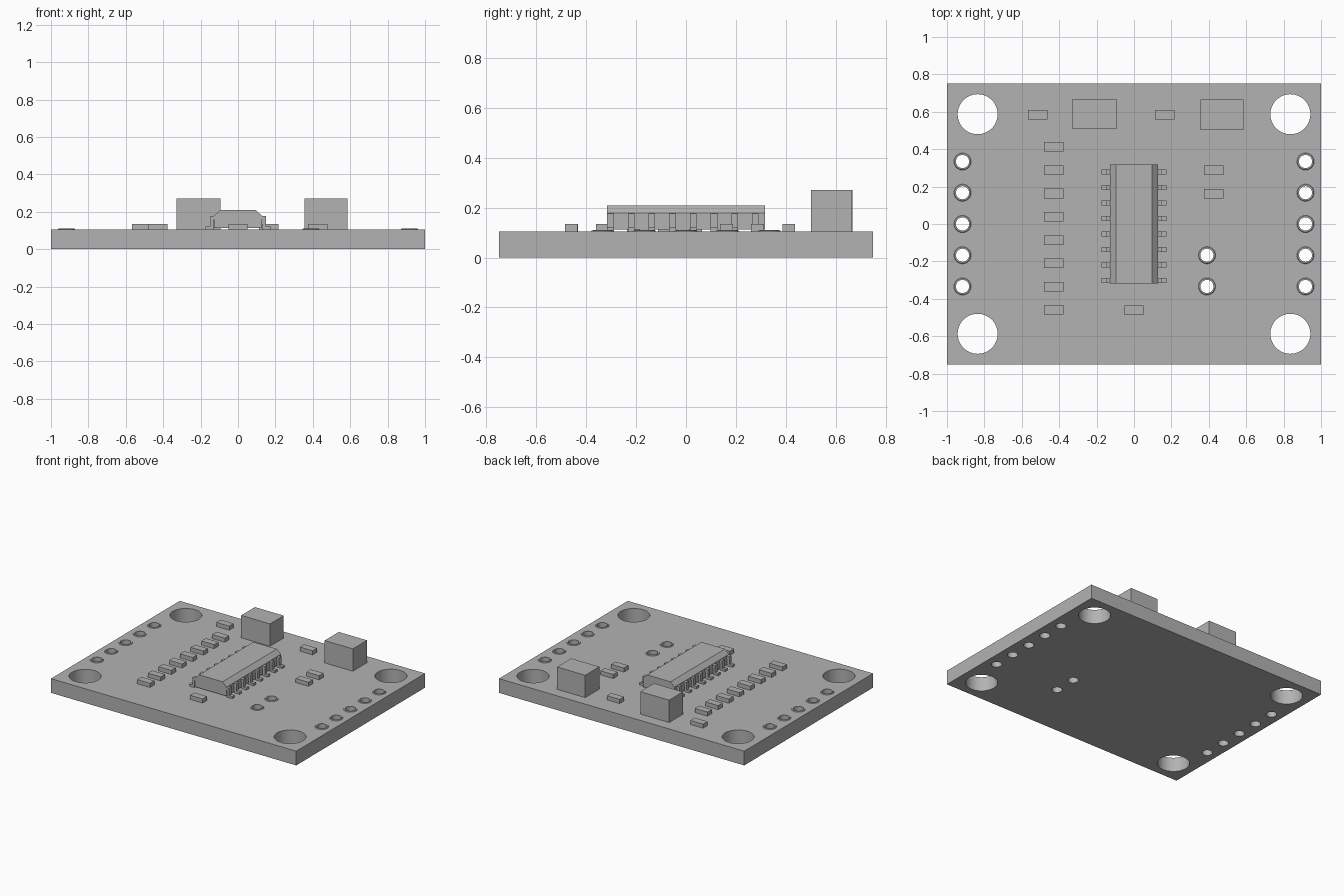
import bpy
import bmesh
from math import cos, sin, pi, radians
from mathutils import Matrix

if "Cube" in bpy.data.objects:
    bpy.data.objects.remove(bpy.data.objects["Cube"])

TOP = 0.105  # upper face of the board

grey = bpy.data.materials.new("plain_grey")
grey.use_nodes = True
colour = (0.45, 0.45, 0.45, 1)
grey.diffuse_color = colour
grey.node_tree.nodes["Principled BSDF"].inputs["Base Color"].default_value = colour


def make_object(name, bm):
    bmesh.ops.recalc_face_normals(bm, faces=bm.faces)
    mesh = bpy.data.meshes.new(name)
    bm.to_mesh(mesh)
    bm.free()
    mesh.materials.append(grey)
    obj = bpy.data.objects.new(name, mesh)
    bpy.context.collection.objects.link(obj)
    return obj


def box(name, x, y, width, depth, z0, z1):
    bm = bmesh.new()
    place = Matrix.Translation((x, y, (z0 + z1) / 2)) @ Matrix.Diagonal((width, depth, z1 - z0, 1))
    bmesh.ops.create_cube(bm, size=1, matrix=place)
    return make_object(name, bm)


def extrude_profile(name, points, y, depth):
    """Extrude an x-z outline along y, centred on y."""
    bm = bmesh.new()
    face = bm.faces.new([bm.verts.new((px, y - depth / 2, pz)) for px, pz in points])
    out = bmesh.ops.extrude_face_region(bm, geom=[face])
    moved = [v for v in out["geom"] if isinstance(v, bmesh.types.BMVert)]
    bmesh.ops.translate(bm, verts=moved, vec=(0, depth, 0))
    return make_object(name, bm)


def smooth(obj):
    bpy.ops.object.select_all(action="DESELECT")
    obj.select_set(True)
    bpy.context.view_layer.objects.active = obj
    bpy.ops.object.shade_smooth_by_angle(angle=radians(30))


# Hole layout: corner mounting holes, two pin rows and an inner pair
pitch = 0.167
mounts = [(sx * 0.836, sy * 0.587) for sx in (-1, 1) for sy in (-1, 1)]
pins = [(sx * 0.917, i * pitch) for sx in (-1, 1) for i in range(-2, 3)]
pins += [(0.39, -pitch), (0.39, -2 * pitch)]

# Board with drilled holes
board = box("board", 0, 0, 2, 1.5, 0, TOP)
bm = bmesh.new()
for places, radius in ((mounts, 0.107), (pins, 0.035)):
    for x, y in places:
        bmesh.ops.create_cone(bm, cap_ends=True, segments=48, radius1=radius, radius2=radius,
                              depth=0.5, matrix=Matrix.Translation((x, y, 0)))
drills = make_object("hole_cutter", bm)
drills.hide_render = True
cut = board.modifiers.new("holes", "BOOLEAN")
cut.operation = "DIFFERENCE"
cut.solver = "EXACT"
cut.object = drills
bpy.context.view_layer.objects.active = board
bpy.ops.object.modifier_apply(modifier=cut.name)
bpy.data.objects.remove(drills)
smooth(board)

# Thin raised collars around the pin holes
SEG = 32
for n, (x, y) in enumerate(pins):
    bm = bmesh.new()
    rings = []
    for r, z in ((0.046, TOP), (0.043, TOP + 0.004), (0.035, TOP + 0.005), (0.035, TOP)):
        rings.append([bm.verts.new((x + r * cos(2 * pi * i / SEG), y + r * sin(2 * pi * i / SEG), z))
                      for i in range(SEG)])
    for k, low in enumerate(rings):
        high = rings[(k + 1) % len(rings)]
        for i in range(SEG):
            j = (i + 1) % SEG
            bm.faces.new((low[i], low[j], high[j], high[i]))
    smooth(make_object(f"pin_collar_{n + 1}", bm))

# Small flat components
chips = [(-0.43, 0.412 - i * 0.1245) for i in range(8)]
chips += [(0, -0.46), (-0.515, 0.585), (0.165, 0.585), (0.427, 0.287), (0.427, 0.162)]
for n, (x, y) in enumerate(chips):
    box(f"small_component_{n + 1}", x, y, 0.104, 0.051, TOP - 0.002, 0.135)

# Two tall blocks at the back
box("right_block", -0.212, 0.587, 0.235, 0.16, TOP - 0.002, 0.27)
box("left_block", 0.47, 0.584, 0.23, 0.165, TOP - 0.002, 0.27)

# Central circuit package with sloped shoulders
half = [(0.128, 0.112), (0.128, 0.178), (0.096, 0.209)]
outline = half + [(-px, pz) for px, pz in reversed(half)]
extrude_profile("circuit_body", outline, 0, 0.634)

# Bent legs along both sides of the package
leg = [(0.12, 0.176), (0.15, 0.176), (0.15, 0.121), (0.175, 0.121),
       (0.175, 0.104), (0.132, 0.104), (0.132, 0.158), (0.12, 0.158)]
for side, label in ((-1, "right"), (1, "left")):
    for i in range(8):
        extrude_profile(f"{label}_leg_{i + 1}", [(side * px, pz) for px, pz in leg],
                        -0.303 + i * 0.083, 0.027)
